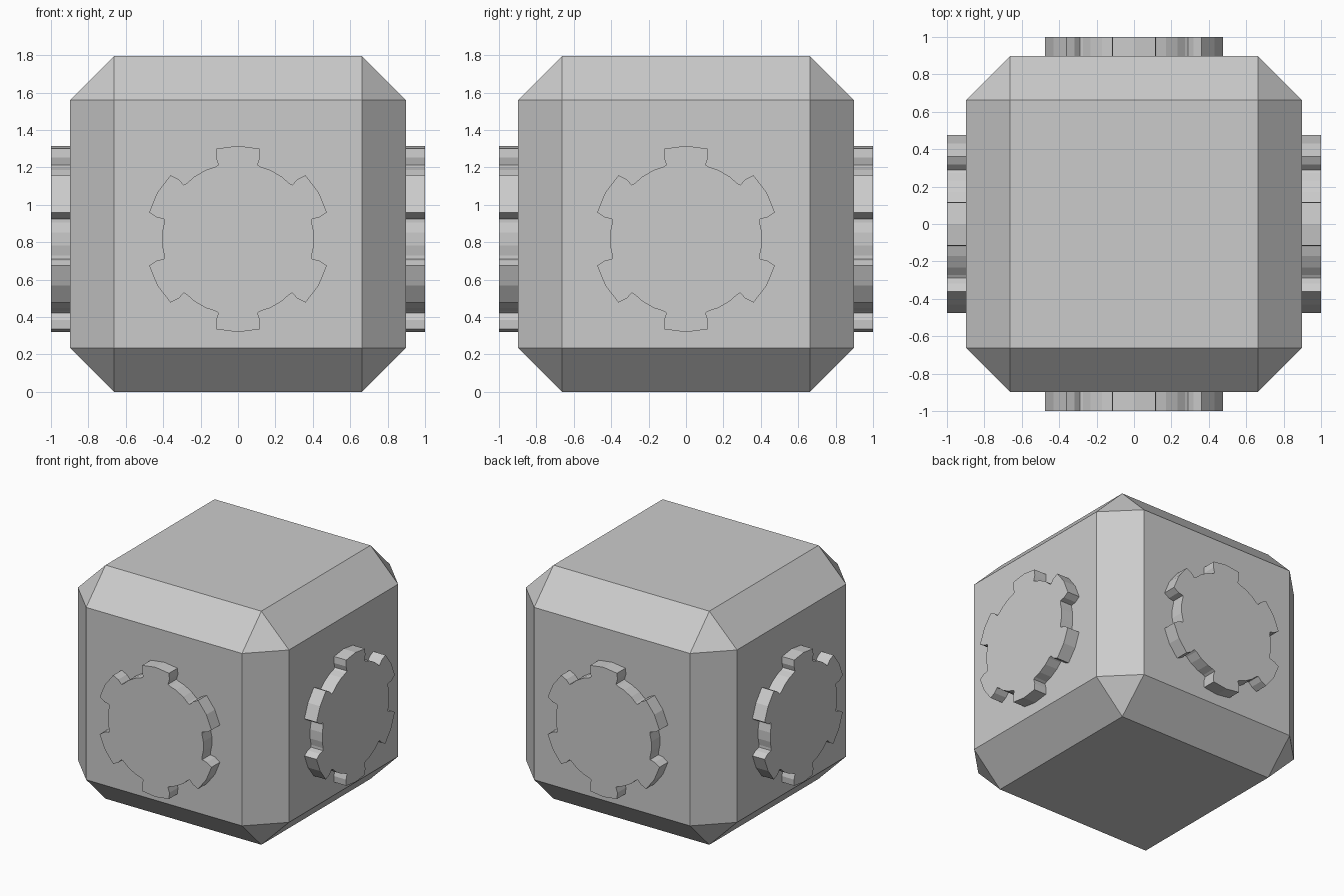
import bpy, bmesh
from math import radians, sin, cos, pi
from mathutils import Matrix

if "Cube" in bpy.data.objects:
    bpy.data.objects.remove(bpy.data.objects["Cube"])

HALF = 0.897       # half width of the body
FLAT = 0.662       # half width of each flat face
GEAR_Z = 0.817     # height of the gear centres


def make_object(name, bm):
    bmesh.ops.recalc_face_normals(bm, faces=bm.faces)
    mesh = bpy.data.meshes.new(name)
    bm.to_mesh(mesh)
    bm.free()
    obj = bpy.data.objects.new(name, mesh)
    bpy.context.collection.objects.link(obj)
    return obj


# Body: cube with chamfered edges and triangular corners
bm = bmesh.new()
signs = (-1, 1)
for x in signs:
    for y in signs:
        for z in signs:
            for axis in range(3):
                p = [x * FLAT, y * FLAT, z * FLAT]
                p[axis] *= HALF / FLAT
                bm.verts.new((p[0], p[1], p[2] + HALF))
bmesh.ops.convex_hull(bm, input=bm.verts)
bmesh.ops.dissolve_limit(bm, angle_limit=radians(1), verts=bm.verts, edges=bm.edges)
make_object("body", bm)

# Gear outline for one tooth and the gap after it: (degrees from tooth centre, radius)
TOOTH = [(-14.9, 0.409), (-15.1, 0.45), (-13.3, 0.496), (0, 0.498),
         (13.3, 0.496), (15.1, 0.45), (14.9, 0.409), (17.5, 0.404),
         (25, 0.407), (35, 0.407), (42.5, 0.404)]


def gear(name, turn):
    bm = bmesh.new()
    verts = []
    for tooth in range(6):
        for deg, r in TOOTH:
            a = radians(90 + tooth * 60 + deg)
            verts.append(bm.verts.new((r * cos(a), -HALF + 0.005, GEAR_Z + r * sin(a))))
    face = bm.faces.new(verts)
    out = bmesh.ops.extrude_face_region(bm, geom=[face], use_keep_orig=True)
    moved = [g for g in out["geom"] if isinstance(g, bmesh.types.BMVert)]
    for v in moved:
        v.co.y = -1.0
    bmesh.ops.transform(bm, matrix=Matrix.Rotation(turn, 4, 'Z'), verts=bm.verts)
    make_object(name, bm)


# Raised gears on the four upright sides
for i, side in enumerate(("front", "right", "back", "left")):
    gear(side + "_gear", i * pi / 2)
